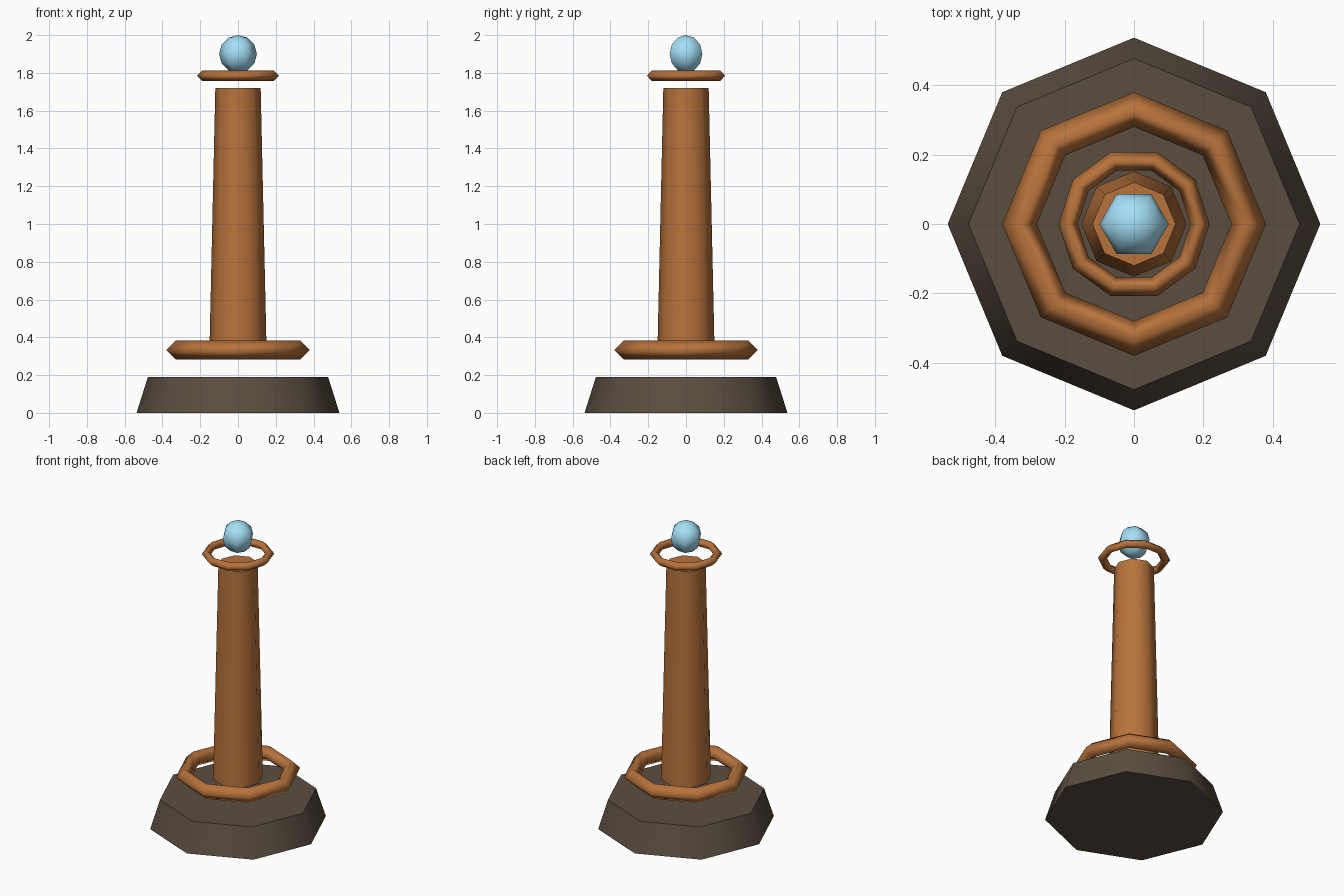
import bpy
import math

if "Cube" in bpy.data.objects:
    bpy.data.objects.remove(bpy.data.objects["Cube"])


def material(name, rgb):
    m = bpy.data.materials.new(name)
    m.diffuse_color = (*rgb, 1)
    m.use_nodes = True
    m.node_tree.nodes["Principled BSDF"].inputs["Base Color"].default_value = m.diffuse_color
    return m


copper = material("copper", (0.479, 0.171, 0.045))
stone = material("dark_stone", (0.105, 0.076, 0.051))
glow = material("pale_blue", (0.37, 0.74, 0.93))


def finish(name, mat, angle=60):
    ob = bpy.context.object
    ob.name = name
    ob.data.materials.append(mat)
    if angle >= 180:
        bpy.ops.object.shade_smooth()
    else:
        bpy.ops.object.shade_smooth_by_angle(angle=math.radians(angle))
    return ob


def tapered(name, mat, r_bottom, r_top, z0, z1):
    bpy.ops.mesh.primitive_cone_add(vertices=8, radius1=r_bottom, radius2=r_top,
                                    depth=z1 - z0, location=(0, 0, (z0 + z1) / 2))
    return finish(name, mat)


def ring(name, segments, major, minor, z):
    bpy.ops.mesh.primitive_torus_add(major_segments=segments, minor_segments=4,
                                     major_radius=major, minor_radius=minor,
                                     location=(0, 0, z))
    return finish(name, copper, 180)


# Octagonal foot and tapered column
tapered("base", stone, 0.537, 0.477, 0.0, 0.19)
tapered("column", copper, 0.152, 0.12, 0.30, 1.72)

# Floating diamond-section rings
ring("lower_ring", 8, 0.33, 0.05, 0.333)
ring("upper_ring", 10, 0.19, 0.028, 1.785)

# Orb on top
bpy.ops.mesh.primitive_uv_sphere_add(segments=6, ring_count=6, radius=0.1,
                                     location=(0, 0, 1.9))
orb = finish("orb", glow, 180)
# Put a vertex on the x axis
if max(v.co.x for v in orb.data.vertices) < 0.095:
    orb.rotation_euler.z = math.radians(30)
